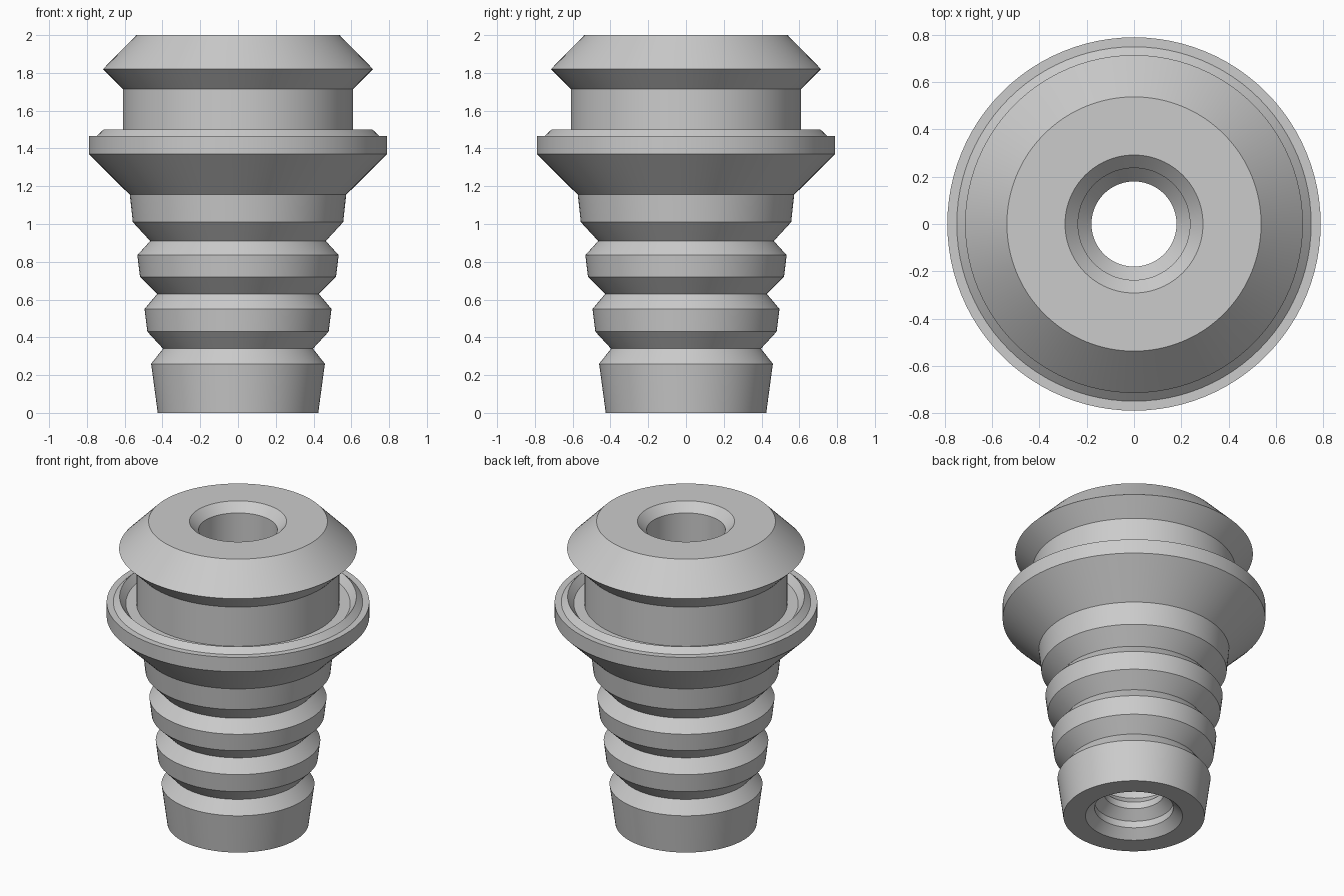
import bpy, bmesh, math

cube = bpy.data.objects.get("Cube")
if cube:
    bpy.data.objects.remove(cube, do_unlink=True)

SEGMENTS = 96

grey = bpy.data.materials.new("plain grey")
grey.use_nodes = True
colour = (0.6, 0.6, 0.6, 1)
grey.diffuse_color = colour
grey.node_tree.nodes["Principled BSDF"].inputs["Base Color"].default_value = colour


def lathe(name, profile):
    """Turn a closed (radius, height) profile around the z axis."""
    bm = bmesh.new()
    verts = [bm.verts.new((r, 0, z)) for r, z in profile]
    edges = [bm.edges.new((a, b)) for a, b in zip(verts, verts[1:] + verts[:1])]
    bmesh.ops.spin(bm, geom=verts + edges, cent=(0, 0, 0), axis=(0, 0, 1),
                   angle=math.tau, steps=SEGMENTS, use_merge=True)
    bmesh.ops.remove_doubles(bm, verts=bm.verts[:], dist=0.0001)
    bmesh.ops.recalc_face_normals(bm, faces=bm.faces[:])
    mesh = bpy.data.meshes.new(name)
    bm.to_mesh(mesh)
    bm.free()
    mesh.materials.append(grey)
    obj = bpy.data.objects.new(name, mesh)
    bpy.context.collection.objects.link(obj)
    bpy.ops.object.select_all(action='DESELECT')
    obj.select_set(True)
    bpy.context.view_layer.objects.active = obj
    bpy.ops.object.shade_smooth_by_angle(angle=math.radians(20))
    return obj


# Tapered barbs, each ending in a narrow neck
barbs = [(0.425, 0), (0.46, 0.26), (0.397, 0.34),
         (0.48, 0.43), (0.495, 0.55), (0.428, 0.63),
         (0.519, 0.72), (0.533, 0.835), (0.465, 0.91),
         (0.557, 1.01), (0.573, 1.155)]

# Wide flange with a raised ridge around a shallow groove
flange = [(0.79, 1.37), (0.79, 1.465), (0.75, 1.465),
          (0.712, 1.50), (0.675, 1.455), (0.61, 1.455)]

# Collar and bevelled head
head = [(0.61, 1.715), (0.715, 1.82), (0.538, 2)]

# Bore with flared mouths and a narrow throat near the bottom
bore = [(0.292, 2), (0.237, 1.945), (0.237, 0.26), (0.18, 0.2),
        (0.18, 0.155), (0.237, 0.1), (0.237, 0.055), (0.292, 0)]

lathe("barbed_plug", barbs + flange + head + bore)
